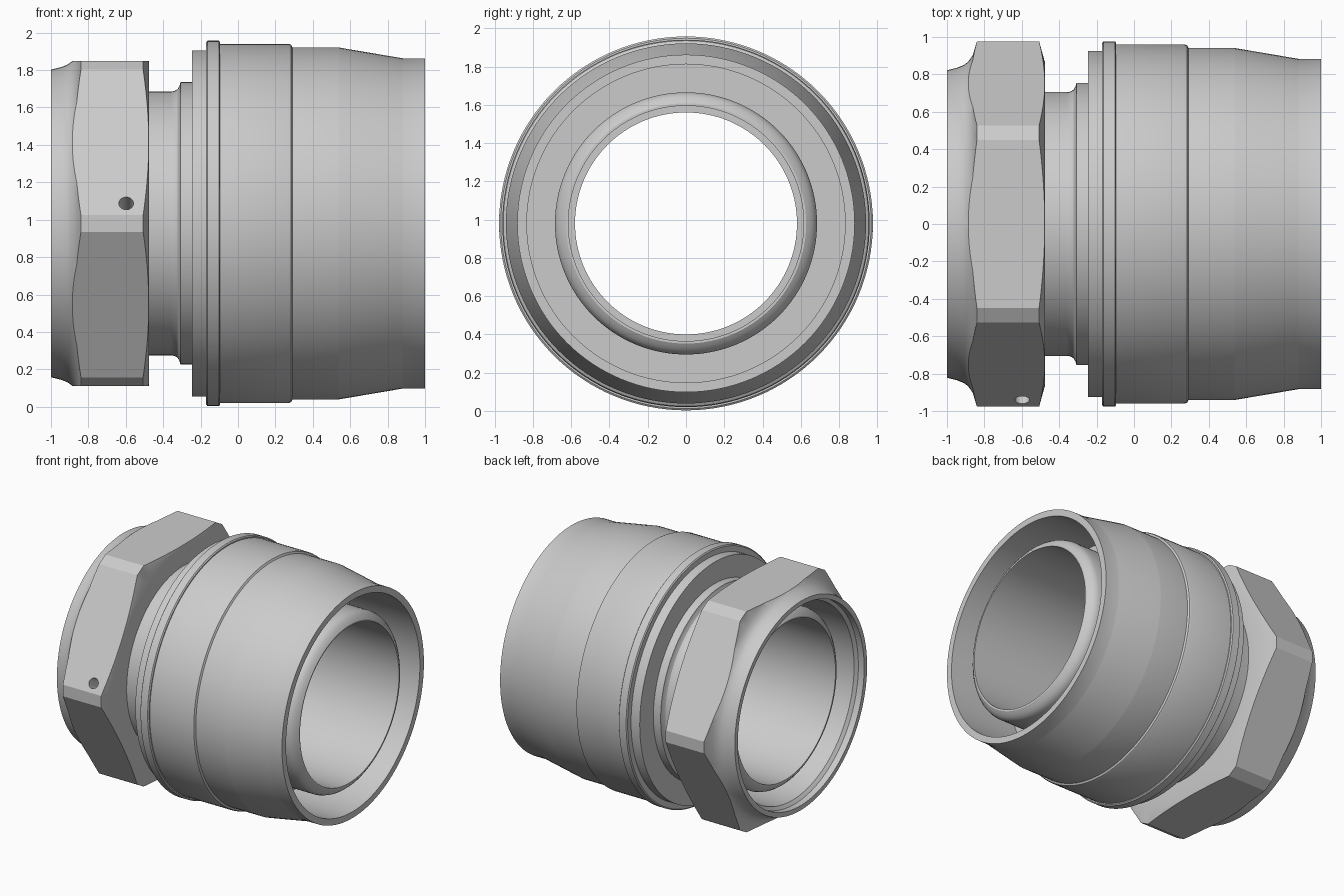
import bpy, bmesh, math
from mathutils import Matrix, Vector

if "Cube" in bpy.data.objects:
    bpy.data.objects.remove(bpy.data.objects["Cube"])

CZ = 0.98      # height of the shared axis
SEG = 128


def finish(bm, name):
    bmesh.ops.recalc_face_normals(bm, faces=bm.faces[:])
    me = bpy.data.meshes.new(name)
    bm.to_mesh(me)
    bm.free()
    ob = bpy.data.objects.new(name, me)
    bpy.context.collection.objects.link(ob)
    return ob


def loft(rings, name, close):
    """Skin between equal rings; close joins last to first, otherwise cap both ends."""
    bm = bmesh.new()
    vs = [[bm.verts.new(p) for p in ring] for ring in rings]
    n = len(vs[0])
    for a, b in zip(vs, vs[1:] + ([vs[0]] if close else [])):
        for i in range(n):
            j = (i + 1) % n
            bm.faces.new((a[i], a[j], b[j], b[i]))
    if not close:
        bm.faces.new(vs[0])
        bm.faces.new(vs[-1])
    return finish(bm, name)


def lathe(name, profile):
    """Turn a closed (x, radius) profile about the x axis."""
    ang = [2 * math.pi * i / SEG for i in range(SEG)]
    return loft([[(x, r * math.cos(a), CZ + r * math.sin(a)) for a in ang]
                 for x, r in profile], name, True)


def activate(ob):
    bpy.ops.object.select_all(action='DESELECT')
    ob.select_set(True)
    bpy.context.view_layer.objects.active = ob


def boolean(ob, cutter, op):
    activate(ob)
    m = ob.modifiers.new(op, 'BOOLEAN')
    m.operation, m.object, m.solver = op, cutter, 'EXACT'
    bpy.ops.object.modifier_apply(modifier=m.name)
    bpy.data.objects.remove(cutter, do_unlink=True)


# Outer sleeve: raised ring, stepped barrel, tapered end with deep recess
# (paired points keep the shading break crisp at the taper ends)
sleeve = lathe("outer_sleeve", [
    (-.245, .70), (-.245, .925), (-.17, .925), (-.17, .968), (-.163, .977),
    (-.102, .977), (-.095, .968), (-.095, .96), (.272, .96), (.284, .955),
    (.292, .941), (.537, .941), (.543, .940), (.877, .8835), (.883, .882),
    (1, .882), (1, .832), (.45, .832), (.45, .67), (.1, .67)])

# Neck with fillet and shoulder between nut and sleeve
neck = lathe("neck", [
    (-.6, .64), (-.6, .705), (-.36, .705), (-.34, .708), (-.323, .718),
    (-.313, .735), (-.308, .755), (-.2, .755), (-.2, .64)])

# Inner tube: rounded shoulders at both ends, thin lips, narrowed bore mid-way
half = [(.0, .685), (.08, .685), (.105, .677), (.125, .662), (.14, .643), (.15, .628)]
right = [(.82 + d, r) for d, r in half]
left = [(-.72 - d, r) for d, r in reversed(half)]
tube = lathe("inner_tube", left + right + [
    (.97, .615), (.1, .615), (.1, .58), (-.1, .58), (-.45, .615), (-.87, .615)])

# Hex nut: turned blank with conical chamfers, trimmed by a truncated hexagon
nut = lathe("hex_nut", [
    (-1, .785), (-1, .822), (-.945, .836), (-.91, .850), (-.886, .868),
    (-.862, .903), (-.84, .976), (-.835, 1.05), (-.51, 1.05), (-.507, .976),
    (-.475, .86), (-.475, .70), (-.56, .70), (-.56, .76), (-.93, .76),
    (-.95, .785)])
flat, corner = .868, .976
off = (flat / math.cos(math.pi / 6) - corner) * math.tan(math.pi / 3)
pts = []
for k in range(6):
    c, s = math.cos(k * math.pi / 3), math.sin(k * math.pi / 3)
    pts += [(c * corner - s * t, s * corner + c * t) for t in (-off, off)]
hexagon = loft([[(x, y, CZ + z) for y, z in pts] for x in (-1.1, -.4)],
               "hex_trim", False)
boolean(nut, hexagon, 'INTERSECT')

# Small blind hole drilled square to the upper front flat
n = Vector((0, -math.cos(math.pi / 6), .5))
bm = bmesh.new()
bmesh.ops.create_cone(bm, cap_ends=True, segments=32, radius1=.039, radius2=.039,
                      depth=.3,
                      matrix=Matrix.Translation((-.598, -.94, 1.087))
                      @ n.to_track_quat('Z', 'Y').to_matrix().to_4x4())
boolean(nut, finish(bm, "hole_cutter"), 'DIFFERENCE')

for ob in (sleeve, neck, tube, nut):
    activate(ob)
    bpy.ops.object.shade_smooth_by_angle(angle=math.radians(27))
